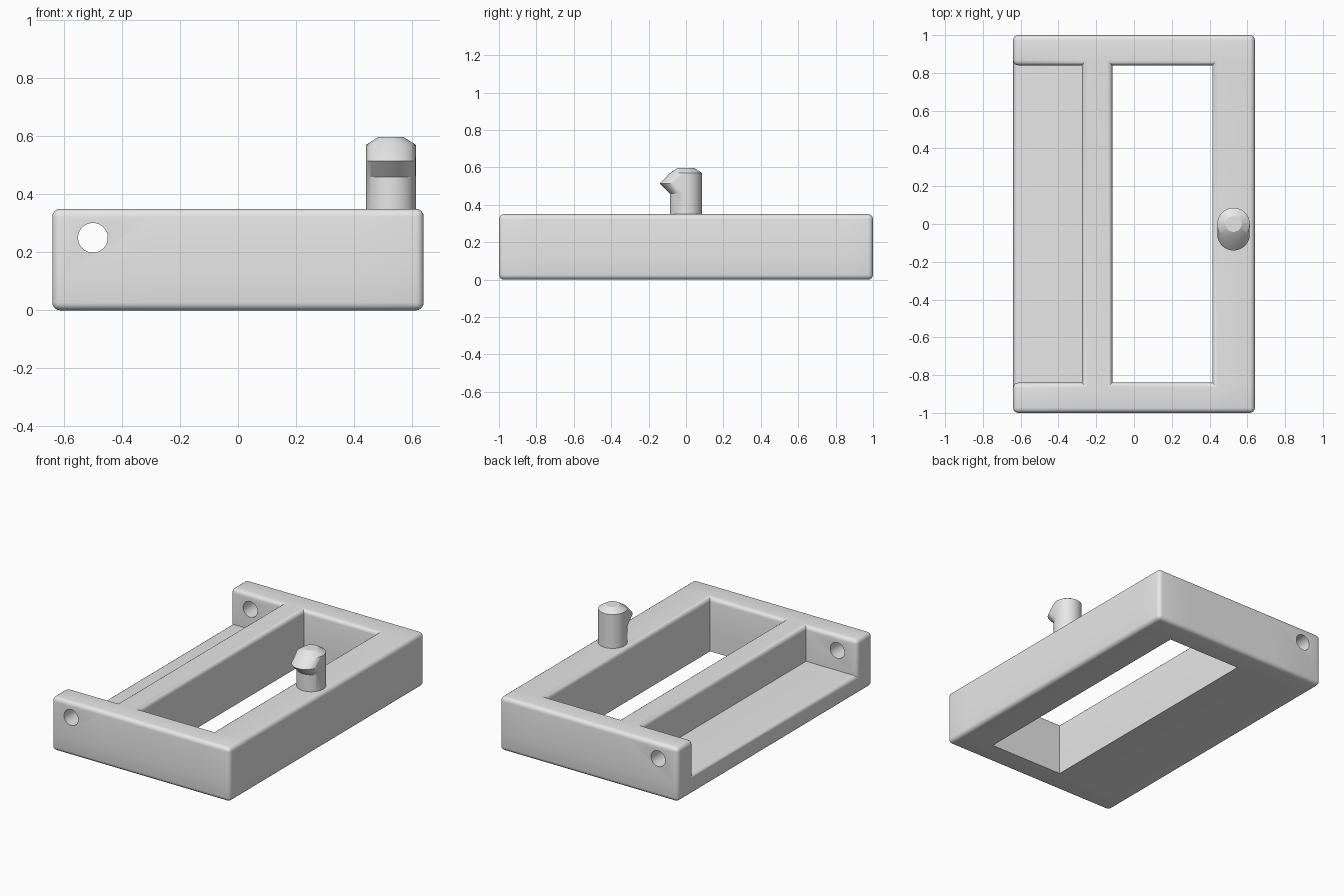
import bpy
import bmesh
import math
from mathutils import Matrix

if "Cube" in bpy.data.objects:
    bpy.data.objects.remove(bpy.data.objects["Cube"], do_unlink=True)

grey = bpy.data.materials.new("light grey")
grey.use_nodes = True
grey.diffuse_color = (0.8, 0.8, 0.8, 1)
grey.node_tree.nodes["Principled BSDF"].inputs["Base Color"].default_value = (0.8, 0.8, 0.8, 1)


def make_object(name, bm):
    bmesh.ops.recalc_face_normals(bm, faces=bm.faces)
    mesh = bpy.data.meshes.new(name)
    bm.to_mesh(mesh)
    bm.free()
    mesh.materials.append(grey)
    obj = bpy.data.objects.new(name, mesh)
    bpy.context.collection.objects.link(obj)
    return obj


def activate(obj):
    bpy.ops.object.select_all(action='DESELECT')
    obj.select_set(True)
    bpy.context.view_layer.objects.active = obj


# Frame: block of cells with an open window and a shallow side tray left out
xs = [-0.64, -0.275, -0.115, 0.415, 0.64]
ys = [-1, -0.84, 0.84, 1]
zs = [0, 0.12, 0.35]


def solid(i, j, k):
    if not (0 <= i < 4 and 0 <= j < 3 and 0 <= k < 2):
        return False
    window = i == 2 and j == 1
    tray = i == 0 and j == 1 and k == 1
    return not (window or tray)


bm = bmesh.new()
grid = {}


def vert(c):
    if c not in grid:
        grid[c] = bm.verts.new((xs[c[0]], ys[c[1]], zs[c[2]]))
    return grid[c]


for i in range(4):
    for j in range(3):
        for k in range(2):
            if not solid(i, j, k):
                continue
            for axis in range(3):
                for side in (0, 1):
                    near = [i, j, k]
                    near[axis] += 2 * side - 1
                    if solid(*near):
                        continue
                    u, v = (axis + 1) % 3, (axis + 2) % 3
                    loop = []
                    for du, dv in ((0, 0), (1, 0), (1, 1), (0, 1)):
                        c = [i, j, k]
                        c[axis] += side
                        c[u] += du
                        c[v] += dv
                        loop.append(vert(tuple(c)))
                    bm.faces.new(loop if side else loop[::-1])
bm.normal_update()


def rounded(edge):
    if edge.calc_face_angle_signed() < 0.5:
        return False
    a, b = (v.co for v in edge.verts)
    mid = (a + b) / 2
    window_bottom = mid.z < 0.01 and abs(mid.x) < 0.6 and abs(mid.y) < 0.9
    return not window_bottom


bmesh.ops.bevel(bm, geom=[e for e in bm.edges if rounded(e)], offset=0.027,
                offset_type='OFFSET', segments=4, profile=0.5, affect='EDGES')
frame = make_object("frame", bm)

# Round holes through both end walls above the tray
bm = bmesh.new()
bmesh.ops.create_cone(bm, cap_ends=True, segments=48, radius1=0.051, radius2=0.051, depth=2.4,
                      matrix=Matrix.Translation((-0.5, 0, 0.25)) @ Matrix.Rotation(math.pi / 2, 4, 'X'))
cutter = make_object("hole_cutter", bm)
cutter.hide_render = True
activate(frame)
cut = frame.modifiers.new("holes", 'BOOLEAN')
cut.operation = 'DIFFERENCE'
cut.solver = 'EXACT'
cut.object = cutter
bpy.ops.object.modifier_apply(modifier=cut.name)
bpy.data.objects.remove(cutter, do_unlink=True)
bpy.ops.object.shade_smooth_by_angle(angle=math.radians(35))

# Latch pin: lofted rings of (height, radius, forward push of the front half)
rings = [(0.34, 0.086, 0), (0.46, 0.086, 0), (0.515, 0.086, 0.054),
         (0.57, 0.086, 0), (0.598, 0.042, 0)]
n = 48
bm = bmesh.new()
loops = []
for z, r, push in rings:
    loop = []
    for s in range(n):
        a = 2 * math.pi * s / n
        y = r * math.sin(a)
        loop.append(bm.verts.new((0.527 + r * math.cos(a), y - (push if y < -0.001 else 0), z)))
    loops.append(loop)
for low, high in zip(loops, loops[1:]):
    for s in range(n):
        t = (s + 1) % n
        bm.faces.new((low[s], low[t], high[t], high[s]))
bm.faces.new(loops[0][::-1])
bm.faces.new(loops[-1])
pin = make_object("latch_pin", bm)
activate(pin)
bpy.ops.object.shade_smooth_by_angle(angle=math.radians(25))
